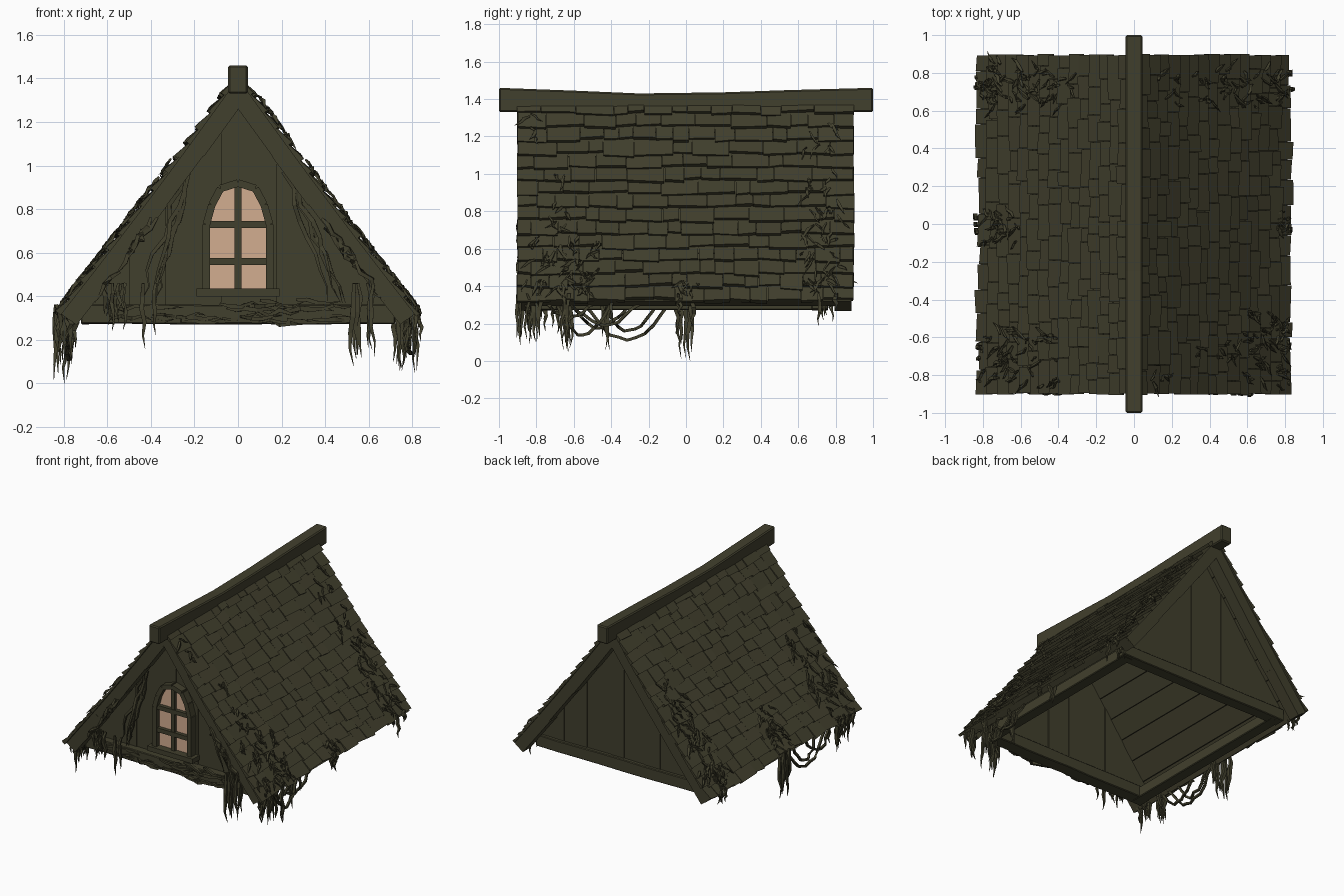
import bpy, bmesh, math, random
from mathutils import Vector, Matrix

random.seed(7)
rnd = random.uniform
cube = bpy.data.objects.get("Cube")
if cube:
    bpy.data.objects.remove(cube)


def material(name, rgb):
    m = bpy.data.materials.new(name)
    m.use_nodes = True
    m.diffuse_color = (*rgb, 1)
    m.node_tree.nodes["Principled BSDF"].inputs["Base Color"].default_value = (*rgb, 1)
    return m


OLIVE = material("dark_olive_wood", (0.053, 0.050, 0.026))
GLOW = material("warm_window", (0.65, 0.42, 0.28))


def finish(bm, name, mat=OLIVE, bevel=0):
    bmesh.ops.recalc_face_normals(bm, faces=bm.faces)
    me = bpy.data.meshes.new(name)
    bm.to_mesh(me)
    bm.free()
    me.materials.append(mat)
    ob = bpy.data.objects.new(name, me)
    bpy.context.collection.objects.link(ob)
    if bevel:
        mod = ob.modifiers.new("worn_edges", "BEVEL")
        mod.width, mod.segments = bevel, 1


def prism(bm, pts, a0, a1, axis="y"):
    """Extrude a 2D outline, (x, z) along y or (y, z) along x."""
    place = (lambda u, v, a: (u, a, v)) if axis == "y" else (lambda u, v, a: (a, u, v))
    rings = [[bm.verts.new(place(u, v, a)) for u, v in pts] for a in (a0, a1)]
    bm.faces.new(rings[0])
    bm.faces.new(rings[1][::-1])
    n = len(pts)
    for i in range(n):
        j = (i + 1) % n
        bm.faces.new((rings[0][i], rings[1][i], rings[1][j], rings[0][j]))


def bar(bm, a, b, width, y0, y1, wobble=0.0, steps=1):
    """Straight or slightly wavy board between two (x, z) points."""
    a, b = Vector(a), Vector(b)
    d = (b - a).normalized()
    n = Vector((-d.y, d.x)) * width / 2
    mid = [a.lerp(b, i / steps) for i in range(steps + 1)]
    top = [p + n * (1 + rnd(-wobble, wobble)) for p in mid]
    low = [p - n * (1 + rnd(-wobble, wobble)) for p in mid]
    prism(bm, top + low[::-1], y0, y1)


def strand(bm, path, radius, sides=4, profile=None):
    """Tapered tube through a path; thickness swells then fades."""
    rings = []
    last = len(path) - 1
    for i, p in enumerate(path):
        t = (path[min(i + 1, last)] - path[max(i - 1, 0)]).normalized()
        u = t.orthogonal().normalized()
        w = t.cross(u)
        f = i / last
        r = radius * (profile(f) if profile else max(0.08, math.sin(math.pi * (0.2 + 0.8 * f))))
        angles = [2 * math.pi * k / sides for k in range(sides)]
        rings.append([bm.verts.new(p + u * r * math.cos(q) + w * r * math.sin(q)) for q in angles])
    for r0, r1 in zip(rings, rings[1:]):
        for k in range(sides):
            j = (k + 1) % sides
            bm.faces.new((r0[k], r0[j], r1[j], r1[k]))
    bm.faces.new(rings[0])
    bm.faces.new(rings[-1])


# Roof slope frame: s runs down from the ridge, h lifts off the surface
LENGTH = 1.375
DOWN, OUT = Vector((0.6, -0.8)), Vector((0.8, 0.6))


def slope(side, s, y, h=0.0):
    sag = 0.008 * math.sin(math.pi * min(max(s / LENGTH, 0), 1))
    p = Vector((0, 1.425)) + DOWN * s + OUT * (h - sag)
    return Vector((side * p.x, y, p.y))


def slope_block(bm, side, s0, s1, y0, y1, under, h0, h1, skew=0.0):
    """Board lying on the slope, raised to h0 at its top and h1 at its bottom edge."""
    v = [bm.verts.new(slope(side, s + e, y, h)) for s, hs in ((s0, (under, h0)), (s1, (under, h1)))
         for y, e in ((y0, 0), (y1, skew if s == s1 else 0)) for h in hs]
    for f in ((0, 1, 3, 2), (4, 6, 7, 5), (0, 4, 5, 1), (2, 3, 7, 6), (1, 5, 7, 3), (0, 2, 6, 4)):
        bm.faces.new([v[i] for i in f])


# Roof decking boards and shingle courses
ROWS, TOP = 15, 0.04
for side, label in ((1, "left"), (-1, "right")):
    bm = bmesh.new()
    start, width = 0.08, (LENGTH - 0.08) / 8
    for i in range(8):
        s = start + i * width
        slope_block(bm, side, s, s + width - 0.003, -0.88, 0.88, rnd(-0.062, -0.052), -0.012, -0.012)
    finish(bm, label + "_roof_boards")
    bm = bmesh.new()
    pitch = (LENGTH - TOP) / ROWS
    for r in range(ROWS):
        y = -0.9 + rnd(-0.005, 0.005)
        while y < 0.89:
            end = y + rnd(0.07, 0.21)
            if end > 0.84:
                end = 0.9 + rnd(-0.005, 0.004)
            low = TOP + (r + 1) * pitch + rnd(-0.016, 0.012)
            slope_block(bm, side, TOP + r * pitch - 0.015, low, y, end - 0.003,
                        -0.016, -0.008, rnd(0.003, 0.017), rnd(-0.012, 0.012))
            y = end
    finish(bm, label + "_shingles")

# Sagging ridge beam, with a filler joining the two slopes beneath it
bm = bmesh.new()
prism(bm, [(-1, 1.33), (1, 1.33), (1, 1.46), (0.55, 1.448), (0.2, 1.436),
           (-0.25, 1.43), (-0.6, 1.445), (-1, 1.46)], -0.045, 0.045, "x")
finish(bm, "ridge_beam", bevel=0.008)
bm = bmesh.new()
prism(bm, [(-0.045, 1.345), (0, 1.41), (0.045, 1.345), (0, 1.31)], -0.88, 0.88)
finish(bm, "ridge_filler")


# Gable walls of vertical planks
def wall_top(x):
    return 1.32 - abs(x) * 1.333


for name, y, edges in (("front_wall", -0.72, [-0.73, -0.5, -0.33, -0.08, 0, 0.18, 0.42, 0.73]),
                       ("back_wall", 0.72, [-0.73, -0.52, -0.3, -0.17, 0, 0.1, 0.31, 0.5, 0.73])):
    bm = bmesh.new()
    for x0, x1 in zip(edges, edges[1:]):
        x0, x1 = x0 + 0.001, x1 - 0.001
        d = rnd(0.01, 0.018)
        prism(bm, [(x0, 0.3), (x1, 0.3), (x1, wall_top(x1)), (x0, wall_top(x0))], y - d, y + d)
    prism(bm, [(-0.73, 0.3), (0.73, 0.3), (0, 1.27)], y - 0.006, y + 0.006)
    finish(bm, name)

# Worn barge boards hugging the underside of the roof edges, joined at the peak
bm = bmesh.new()
for y0, y1 in ((-0.885, -0.79), (0.79, 0.885)):
    for side in (-1, 1):
        cuts = [0.133, 0.4, 0.68, 1.0, LENGTH - 0.005]
        for s0, s1 in zip(cuts, cuts[1:]):
            slope_block(bm, side, s0, s1, y0 + rnd(0, 0.004), y1, rnd(-0.102, -0.094), -0.014, -0.014)
    prism(bm, [(-0.072, 1.31), (0, 1.41), (0.072, 1.31), (0, 1.258)], y0 + 0.002, y1)
finish(bm, "barge_boards")

# Open base frame
bm = bmesh.new()
for y0, y1 in ((-0.79, -0.69), (0.67, 0.76)):
    bar(bm, (-0.72, 0.317), (0.72, 0.317), 0.088, y0, y1, 0.08, 8)
for side in (-1, 1):
    bmesh.ops.create_cube(bm, size=1, matrix=Matrix.Translation((side * 0.67, -0.015, 0.312))
                          @ Matrix.Diagonal((0.085, 1.5, 0.08, 1)))
finish(bm, "base_frame", bevel=0.005)

# Arched window: glowing panes, frame, glazing bars and sill
half = [(0.145, 0.43), (0.145, 0.73), (0.12, 0.82), (0.08, 0.895), (0, 0.92)]
arch = half + [(-x, z) for x, z in half[-2::-1]]
bm = bmesh.new()
prism(bm, arch, -0.752, -0.744)
finish(bm, "window_panes", GLOW)
bm = bmesh.new()
for a, b in zip(arch, arch[1:]):
    bar(bm, a, b, 0.034, -0.79, -0.72)
bar(bm, (0, 0.43), (0, 0.91), 0.03, -0.775, -0.735)
for z in (0.56, 0.73):
    bar(bm, (-0.14, z), (0.14, z), 0.032, -0.78, -0.735)
bar(bm, (-0.19, 0.417), (0.19, 0.417), 0.036, -0.81, -0.72)
finish(bm, "window_frame")

# Hanging moss clumps: x, y, lowest point, strand count
bm = bmesh.new()
clumps = [(-0.80, 0.0, 0.0, 9), (-0.79, -0.66, 0.10, 8), (-0.78, -0.8, 0.09, 8), (0.77, -0.65, 0.05, 9),
          (0.79, -0.8, 0.10, 8), (0.78, -0.43, 0.06, 5), (0.79, 0.75, 0.19, 5), (0.79, 0.0, 0.18, 4),
          (-0.80, 0.74, 0.22, 5), (-0.57, -0.85, 0.24, 12), (0.57, -0.85, 0.08, 10), (-0.42, -0.82, 0.16, 2)]
for x, y, low, count in clumps:
    top = 0.46 if abs(x) < 0.7 else 0.36
    for k in range(count):
        px, py = x + rnd(-0.05, 0.05), y + rnd(-0.05, 0.05)
        tip = low if k == 0 else rnd(low, (low + top) / 2)
        path = [Vector((px + rnd(-0.01, 0.01), py + rnd(-0.01, 0.01), top + (tip - top) * i / 5)) for i in range(6)]
        path[-1].z = tip
        strand(bm, path, rnd(0.010, 0.018))
finish(bm, "hanging_moss")

# Looping vines below the eaves: side, start, end, drop
bm = bmesh.new()
loops = [(-1, -0.08, -0.55, 0.2), (-1, -0.15, -0.45, 0.15), (-1, -0.3, -0.62, 0.13),
         (1, -0.25, -0.62, 0.12), (1, -0.4, -0.7, 0.17), (1, -0.75, -0.5, 0.08)]
for side, y0, y1, drop in loops:
    path = [Vector((side * (0.78 + rnd(-0.015, 0.015)), y0 + (y1 - y0) * i / 10,
                    0.31 - drop * math.sin(math.pi * i / 10) + rnd(-0.01, 0.01))) for i in range(11)]
    strand(bm, path, 0.011, profile=lambda f: 1)
# Vines draped beside the window, up the barge boards and along the bottom beam
for side in (-1, 1):
    for k in range(4):
        x0, x1 = rnd(0.18, 0.26), rnd(0.38, 0.5)
        path = [Vector((side * (x0 + (x1 - x0) * i / 8 + rnd(-0.02, 0.02)), -0.76 + rnd(-0.02, 0.01),
                        0.97 - 0.6 * i / 8)) for i in range(9)]
        strand(bm, path, 0.014)
    for k in range(7):
        s, ds = rnd(0.75, 1.1), rnd(0.03, 0.06)
        path = [slope(side, s + ds * i, -0.89 + rnd(-0.01, 0.01), rnd(-0.11, -0.07)) for i in range(5)]
        strand(bm, path, 0.014)
for k in range(24):
    x, z = rnd(-0.6, 0.4), rnd(0.28, 0.37)
    path = [Vector((x + 0.05 * i, -0.80 + rnd(-0.02, 0.02), z + rnd(-0.015, 0.015))) for i in range(5)]
    strand(bm, path, rnd(0.01, 0.018))
finish(bm, "vines")

# Creeper patches on the roof: side, s range, y range, count
bm = bmesh.new()
patches = [(1, 0.95, 1.36, -0.85, -0.45, 50), (1, 0.5, 1.33, 0.62, 0.82, 45), (1, 0.5, 1.05, -0.75, -0.6, 12),
           (1, 0.1, 0.35, -0.85, -0.75, 5), (1, 1.25, 1.37, -0.08, 0.08, 10), (1, 0.2, 0.45, 0.6, 0.8, 8),
           (-1, 0.5, 1.36, 0.62, 0.82, 50), (-1, 1.15, 1.37, 0.68, 0.85, 20),
           (-1, 0.65, 1.36, -0.85, -0.55, 50), (-1, 1.0, 1.37, -0.1, 0.06, 25)]
for side, s0, s1, y0, y1, count in patches:
    for k in range(count):
        s, y = rnd(s0, s1 - 0.05), rnd(y0, y1)
        ds, dy = min(rnd(0.01, 0.035), (LENGTH - s) / 3), rnd(-0.025, 0.025)
        path = [slope(side, s + ds * i, y + dy * i + rnd(-0.008, 0.008), 0.008 + rnd(0, 0.012)) for i in range(4)]
        strand(bm, path, rnd(0.007, 0.013))
finish(bm, "roof_creepers")
